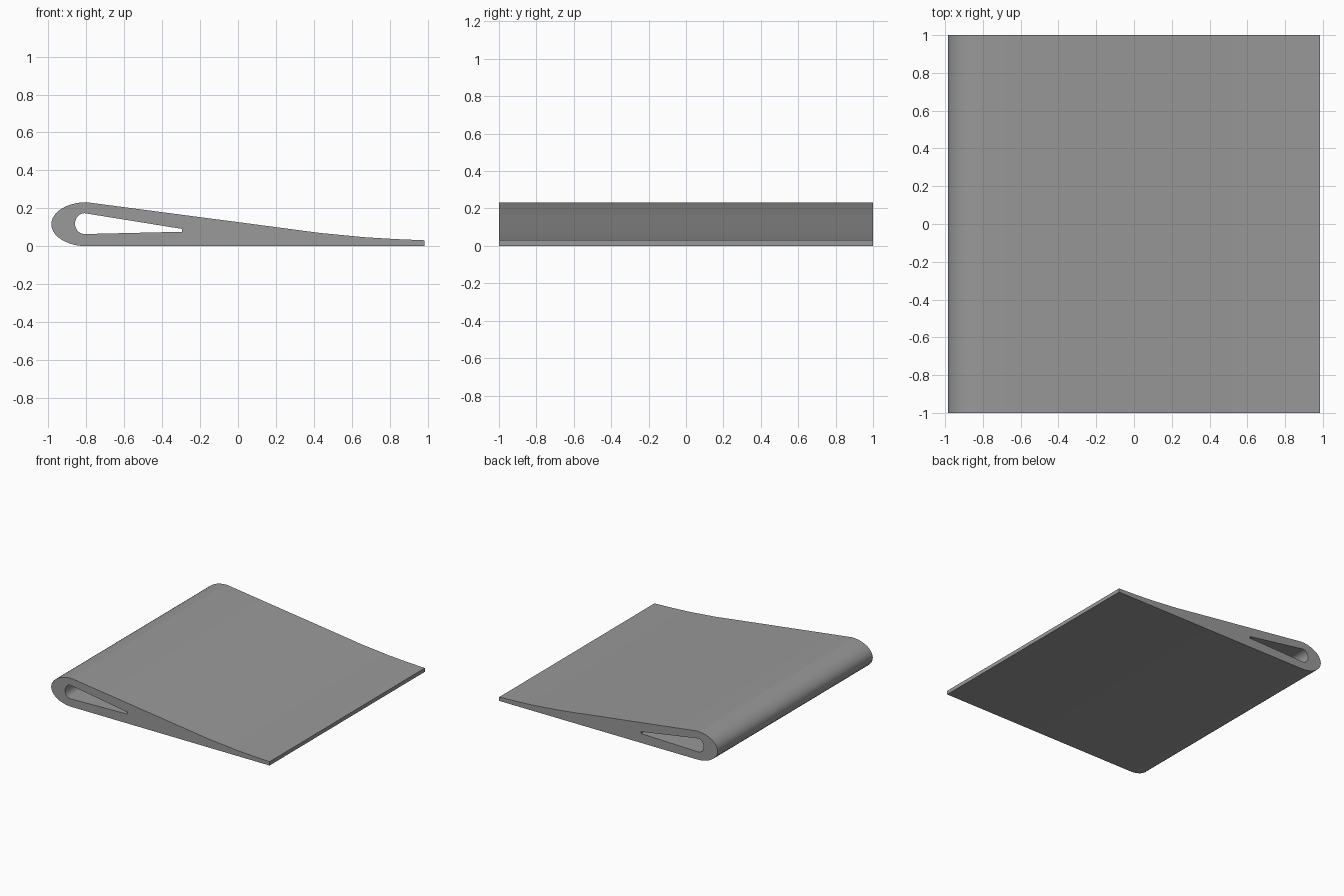
import bpy, bmesh, math

cube = bpy.data.objects.get("Cube")
if cube:
    bpy.data.objects.remove(cube)


def nose(cx, cz, rx, rz, steps):
    """Half ellipse from the top, round the -x side, to the bottom."""
    angles = [math.pi / 2 + math.pi * i / steps for i in range(steps + 1)]
    return [(cx + rx * math.cos(a), cz + rz * math.sin(a)) for a in angles]


# Wedge section (x, z): thin edge, concave top, rounded nose, flat base
outer = [(0.985, 0), (0.985, 0.031), (0.84, 0.037), (0.67, 0.047),
         (0.43, 0.07), (0, 0.127), (-0.2, 0.153)]
outer += nose(-0.8, 0.116, 0.185, 0.116, 20)

# Tapered slot running right through the thick end
slot = [(-0.295, 0.076), (-0.295, 0.091)] + nose(-0.81, 0.119, 0.05, 0.055, 14)

# Fill the section between both outlines, then extrude it along y
bm = bmesh.new()
for loop in (outer, slot):
    verts = [bm.verts.new((x, -1, z)) for x, z in loop]
    for i, v in enumerate(verts):
        bm.edges.new((verts[i - 1], v))
bmesh.ops.triangle_fill(bm, edges=bm.edges[:], use_beauty=True)
section = bmesh.ops.extrude_face_region(bm, geom=bm.faces[:], use_keep_orig=True)
moved = [g for g in section["geom"] if isinstance(g, bmesh.types.BMVert)]
bmesh.ops.translate(bm, verts=moved, vec=(0, 2, 0))
bmesh.ops.recalc_face_normals(bm, faces=bm.faces[:])
mesh = bpy.data.meshes.new("wedge_panel")
bm.to_mesh(mesh)
bm.free()

# Single grey finish
grey = bpy.data.materials.new("mid_grey")
grey.use_nodes = True
colour = (0.32, 0.32, 0.32, 1)
grey.diffuse_color = colour
grey.node_tree.nodes["Principled BSDF"].inputs["Base Color"].default_value = colour
mesh.materials.append(grey)

panel = bpy.data.objects.new("wedge_panel", mesh)
bpy.context.collection.objects.link(panel)
bpy.context.view_layer.objects.active = panel
panel.select_set(True)
bpy.ops.object.shade_smooth_by_angle(angle=math.radians(30))
